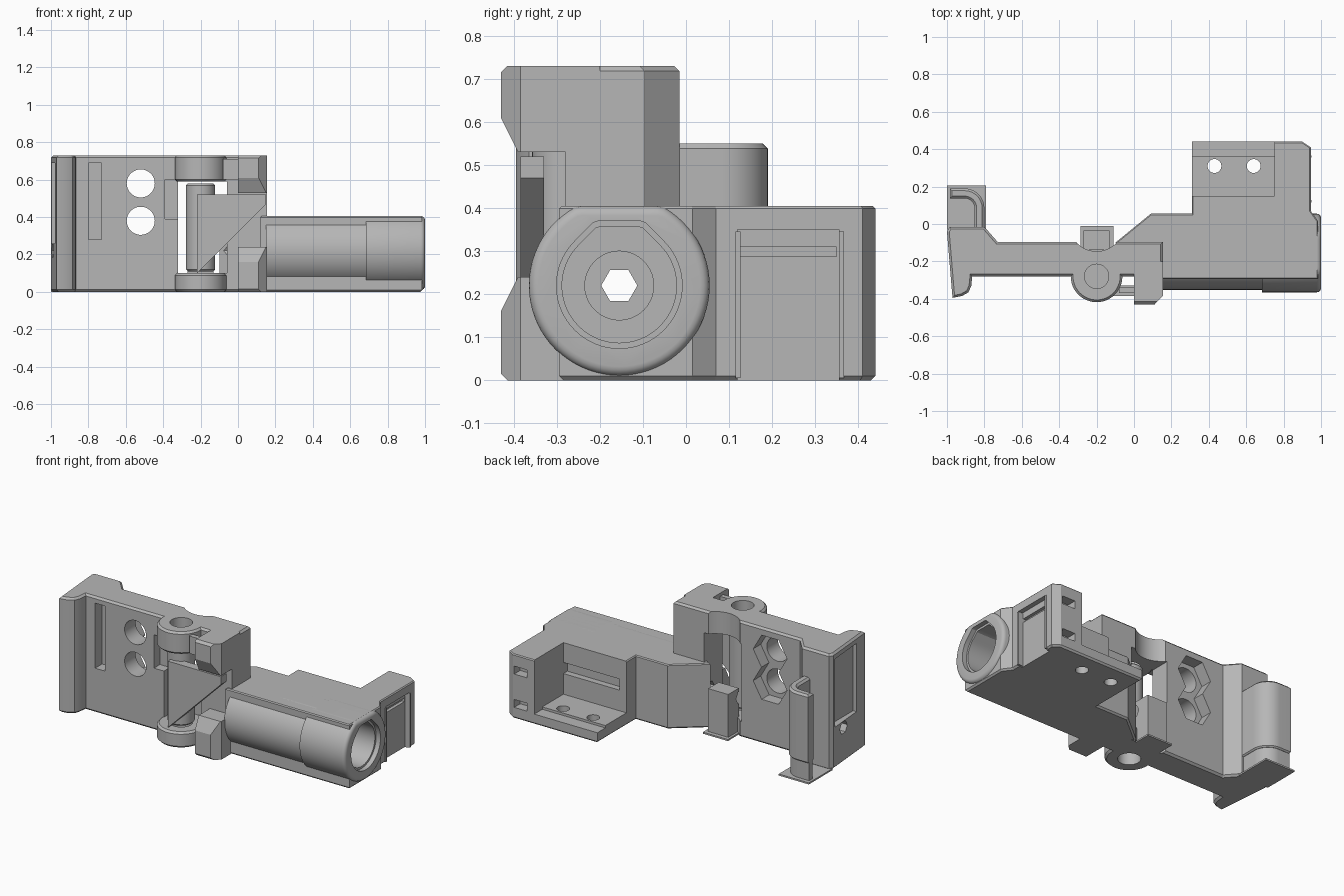
import bpy, bmesh
from math import sin, cos, pi, radians
from mathutils import Vector

if "Cube" in bpy.data.objects:
    bpy.data.objects.remove(bpy.data.objects["Cube"], do_unlink=True)

grey = bpy.data.materials.new("plain grey")
grey.use_nodes = True
grey.diffuse_color = (0.47, 0.47, 0.47, 1)
grey.node_tree.nodes["Principled BSDF"].inputs["Base Color"].default_value = grey.diffuse_color

PLACE = {"x": lambda a, b, t: Vector((t, a, b)),
         "y": lambda a, b, t: Vector((a, t, b)),
         "z": lambda a, b, t: Vector((a, b, t))}


def prism(name, pts, axis, lo, hi, bevel_lo=0, bevel_hi=0, segments=1):
    """Extrude a 2D outline along an axis, with optional rim bevels."""
    bm = bmesh.new()
    put = PLACE[axis]
    ends = [[bm.verts.new(put(a, b, t)) for a, b in pts] for t in (lo, hi)]
    caps = [bm.faces.new(ring) for ring in ends]
    n = len(pts)
    for i in range(n):
        j = (i + 1) % n
        bm.faces.new((ends[0][i], ends[0][j], ends[1][j], ends[1][i]))
    bmesh.ops.recalc_face_normals(bm, faces=bm.faces)
    for cap, width in zip(caps, (bevel_lo, bevel_hi)):
        if width:
            bmesh.ops.bevel(bm, geom=list(cap.edges), offset=width, segments=segments,
                            profile=0.5, affect="EDGES", clamp_overlap=True)
    mesh = bpy.data.meshes.new(name)
    bm.to_mesh(mesh)
    bm.free()
    mesh.materials.append(grey)
    ob = bpy.data.objects.new(name, mesh)
    bpy.context.collection.objects.link(ob)
    return ob


def rect(a0, a1, b0, b1):
    return [(a0, b0), (a1, b0), (a1, b1), (a0, b1)]


def box(name, x0, x1, y0, y1, z0, z1):
    return prism(name, rect(x0, x1, y0, y1), "z", z0, z1)


def arc(ca, cb, r, start=0, end=360, n=48):
    full = end - start == 360
    steps = n if full else n + 1
    return [(ca + r * cos(radians(start + (end - start) * i / n)),
             cb + r * sin(radians(start + (end - start) * i / n))) for i in range(steps)]


def cut(target, *cutters):
    """Subtract the cutters, then remove them."""
    for c in cutters:
        c.hide_render = True
        mod = target.modifiers.new("cut", "BOOLEAN")
        mod.operation, mod.solver, mod.object = "DIFFERENCE", "EXACT", c
        bpy.context.view_layer.objects.active = target
        bpy.ops.object.modifier_apply(modifier=mod.name)
        bpy.data.objects.remove(c, do_unlink=True)


TOP = 0.73            # height of the tall plate
DECK = 0.405          # height of the low body
AY, AZ = -0.155, 0.22  # barrel axis
PX, PY = -0.2, -0.28  # hinge axis


def axle_hole(x0, x1, r=0.042, n=6):
    return prism("cutter", arc(AY, AZ, r, n=n), "x", x0, x1)


# Tall mounting plate with a rounded finger at the left end
plate = prism("mounting_plate", [
    (-1, -0.04), (-0.985, -0.015), (-0.80, -0.015), (-0.73, -0.095), (0.155, -0.095),
    (0.155, -0.28), (-0.865, -0.28), (-0.87, -0.33), (-0.885, -0.365), (-0.92, -0.385),
    (-0.97, -0.395), (-0.975, -0.34)], "z", 0, TOP, 0.012, 0.012)
cut(plate,
    prism("cutter", arc(PX, 0, 0.146), "z", -0.1, 0.9),
    box("cutter", -0.32, -0.06, -0.5, 0, 0.1, 0.59),
    box("cutter", -0.39, -0.3, -0.5, -0.22, 0.39, 0.6),
    box("cutter", -0.8, -0.73, -0.4, -0.21, 0.28, 0.69),
    prism("cutter", arc(PX, PY, 0.065), "z", -0.1, 0.9),
    box("cutter", -1.1, -0.955, -0.30, -0.06, 0.26, 0.69),
    axle_hole(-1.1, 0.3))
for z in (0.38, 0.58):   # bolt holes with nut pockets behind
    cut(plate, prism("cutter", arc(-0.52, z, 0.075), "y", -0.5, 0.1),
        prism("cutter", arc(-0.52, z, 0.118, n=6), "y", -0.17, 0.1))

# Hinge lugs, pin and triangular lever
for name, z0, z1 in (("lower_lug", 0, 0.1), ("upper_lug", 0.59, TOP)):
    lug = prism(name, arc(PX, PY, 0.138), "z", z0, z1, 0.012, 0.012)
    cut(lug, prism("cutter", arc(PX, PY, 0.065), "z", -0.1, 0.9),
        box("cutter", -0.4, 0, -0.16, 0, -0.1, 0.9))
prism("hinge_pin", arc(PX, PY, 0.078, n=32), "z", 0.11, 0.58, 0.01, 0.01)
prism("lever", [(-0.22, 0.52), (0.15, 0.52), (0.15, 0.47), (-0.22, 0.1)], "y", -0.385, -0.33)

# Claws at the right end of the plate
claw_profile = [(-0.2, 0.53), (-0.39, 0.53), (-0.43, 0.61), (-0.43, 0.715),
                (-0.415, TOP), (-0.2, TOP)]
low_profile = [(-0.2, 0.24), (-0.39, 0.24), (-0.43, 0.16), (-0.43, 0.015), (-0.415, 0), (-0.2, 0)]
for name, pts in (("upper_claw", claw_profile), ("lower_claw", low_profile)):
    claw = prism(name, pts, "x", 0.0, 0.155)
    cut(claw, prism("cutter", [(0.09, -0.45), (0.2, -0.45), (0.2, -0.34)], "z", -0.1, 0.9),
        axle_hole(-0.1, 0.3))
box("claw_web", -0.08, 0.01, -0.37, -0.34, 0.6, 0.71)

# Low body
body = prism("low_body", [
    (-0.1, -0.1), (0.09, 0.055), (0.31, 0.055), (0.31, 0.44), (0.90, 0.44), (0.945, 0.41),
    (0.945, 0.07), (0.985, 0.015), (0.985, -0.295), (0.12, -0.295), (0.12, -0.13), (-0.05, -0.13)],
    "z", 0, DECK, 0.01, 0.006)

# Barrel in two diameters, flattened on top
def barrel(name, r, x0, x1, rim):
    pts = [(a, min(b, DECK)) for a, b in arc(AY, AZ, r, n=72)]
    return prism(name, pts, "x", x0, x1, 0, rim, 4)


barrel_neck = barrel("barrel_neck", 0.197, 0.15, 0.7, 0)
barrel_head = barrel("barrel_head", 0.21, 0.685, 1.0, 0.022)


def teardrop(r, x0, x1):
    pts = []
    for i in range(64):
        a = 2 * pi * i / 64
        off = abs(a - pi / 2)
        rr = r / cos(pi / 4 - off) if off < pi / 4 else r
        pts.append((AY + rr * cos(a), AZ + min(rr * sin(a), r * 1.03)))
    return prism("cutter", pts, "x", x0, x1)


for part in (body, barrel_neck, barrel_head):
    cut(part, teardrop(0.146, 0.97, 1.1), teardrop(0.133, 0.3, 1.1),
        axle_hole(0.24, 0.4, 0.08, 40), axle_hole(-0.2, 0.4))

# Rear pocket, floor holes, wall groove, side panel recess and back slots
cut(body,
    box("cutter", 0.2, 0.75, 0.15, 0.6, 0.08, 0.6),
    box("cutter", 0.2, 0.75, 0.36, 0.6, 0.065, 0.6),
    box("cutter", 0.36, 0.75, 0.11, 0.2, 0.21, 0.28),
    box("cutter", 0.915, 1.1, 0.12, 0.355, -0.1, 0.35),
    box("cutter", 0.895, 1.1, 0.125, 0.35, 0.287, 0.31))
for x in (0.43, 0.64):
    cut(body, prism("cutter", arc(x, 0.31, 0.037, n=32), "z", -0.1, 0.3))
for z in (0.07, 0.28):
    cut(body, box("cutter", 0.80, 0.89, 0.38, 0.6, z, z + 0.05))
for y in (0.115, 0.355):
    box("panel_rail", 0.9, 0.95, y, y + 0.012, 0.005, 0.345)

# Curved spring hook behind the left end, on a foot plate
def hook_outline(inset):
    r0, r1 = 0.105 - inset, 0.052 + inset
    outer = arc(-0.905, 0.085, r0, 90, 0, 12)
    inner = arc(-0.905, 0.085, r1, 0, 90, 12)
    return ([(-0.985, 0.085 + r0)] + outer + [(-0.905 + r0, -0.03), (-0.905 + r1, -0.03)]
            + inner + [(-0.985, 0.085 + r1)])


prism("spring_hook", hook_outline(0), "z", 0.12, 0.55, 0.008, 0.012)
prism("hook_support", hook_outline(0.01), "z", 0, 0.13)
box("hook_foot", -1, -0.79, -0.03, 0.205, 0, 0.01)

# Support column behind the hinge
box("column_foot", -0.285, -0.11, -0.15, -0.01, 0, 0.01)
column = box("support_column", -0.27, -0.13, -0.14, -0.035, 0, 0.28)
cut(column, axle_hole(-0.5, 0.2))

# Smooth the round faces while keeping edges crisp
bpy.ops.object.select_all(action="DESELECT")
for ob in bpy.context.scene.objects:
    if ob.type == "MESH" and grey.name in ob.data.materials:
        ob.select_set(True)
        bpy.context.view_layer.objects.active = ob
bpy.ops.object.shade_smooth_by_angle(angle=radians(25))
